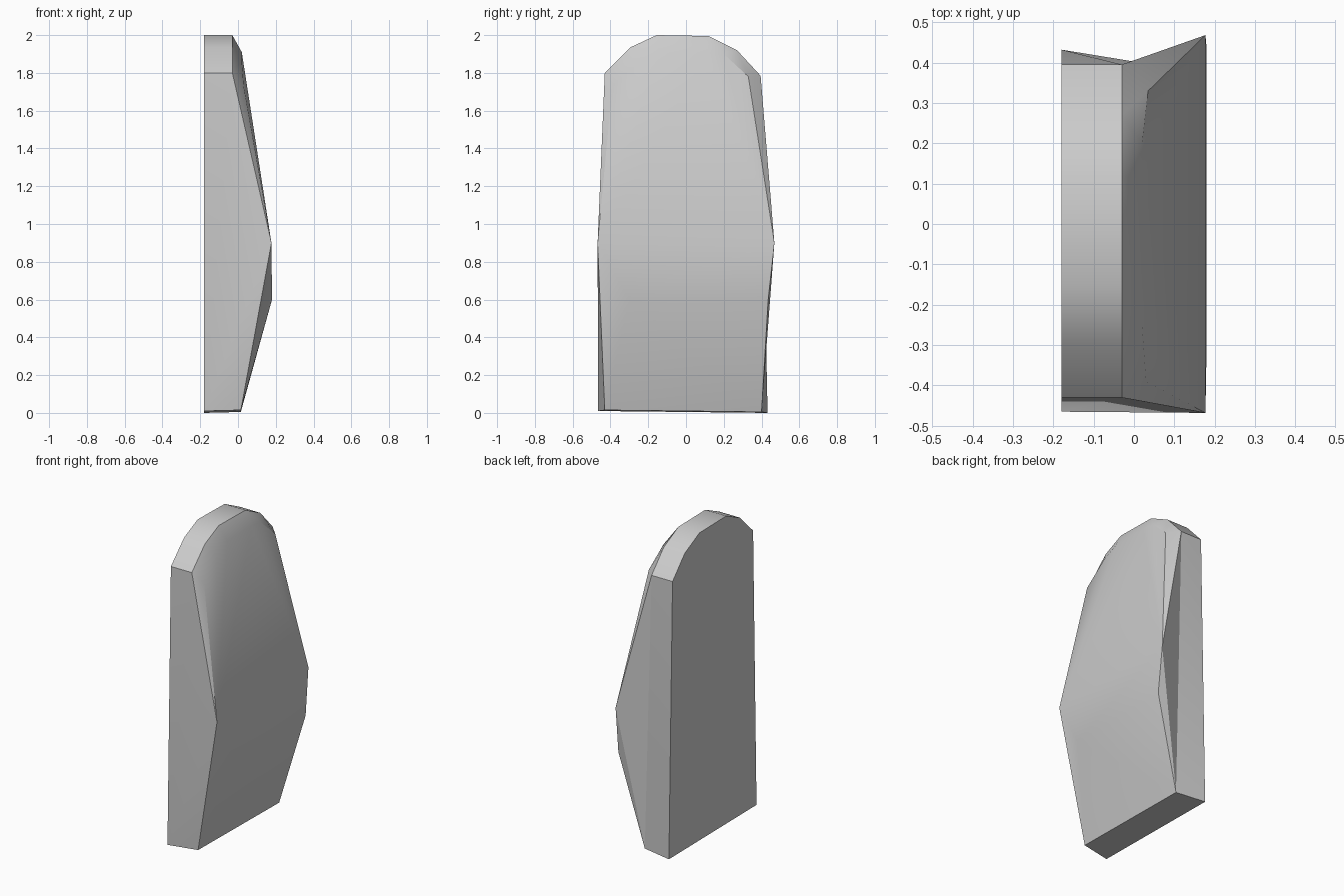
import bpy, bmesh, math

cube = bpy.data.objects.get("Cube")
if cube:
    bpy.data.objects.remove(cube, do_unlink=True)

grey = bpy.data.materials.new("plain grey")
grey.use_nodes = True
colour = (0.6, 0.6, 0.6, 1)
grey.diffuse_color = colour
grey.node_tree.nodes["Principled BSDF"].inputs["Base Color"].default_value = colour

bm = bmesh.new()


def row(x, points):
    """Vertices from (y, z) points lying in one upright plane."""
    return [bm.verts.new((x, y, z)) for y, z in points]


def bridge(a, b):
    """Quads between two rows of equal length."""
    for i in range(len(a) - 1):
        bm.faces.new((a[i], a[i + 1], b[i + 1], b[i]))


# Rounded top outline, shared by the flat back and the front rim
arch = [(-0.43, 1.8), (-0.295, 1.935), (-0.155, 2), (0.12, 1.995), (0.27, 1.92), (0.395, 1.785)]
back = row(-0.18, arch)
rim = row(-0.03, arch)
bevel = row(0.02, [(-0.39, 1.73), (-0.25, 1.86), (-0.14, 1.91), (0.11, 1.91), (0.2, 1.9), (0.33, 1.78)])
bevel[0].co.x = 0.03
bevel[-1].co.x = 0.035

# Lower corners, the bulge and the foot
foot_back = row(-0.18, [(-0.465, 0.01), (0.432, 0)])
foot = row(0.015, [(-0.43, 0.015), (0.4, 0.005)])
crest = row(0.177, [(-0.468, 0.9), (0.468, 0.9)])
belly = row(0.18, [(-0.3, 0.6), (0.435, 0.6)])

bridge(back, rim)
bridge(rim, bevel)
bm.faces.new(back + foot_back[::-1])
bm.faces.new(foot_back + foot[::-1])

# Front face: slope above the crest, then the belly and the tapering shin
bm.faces.new(bevel + crest[::-1])
bridge(crest, belly)
bridge(belly, foot)
bm.faces.new((crest[0], belly[0], foot[0]))
for i in (0, -1):
    bm.faces.new((rim[i], bevel[i], crest[i]))

# Side walls
bm.faces.new((foot_back[0], foot[0], crest[0], rim[0], back[0]))
bm.faces.new((foot_back[1], foot[1], belly[1], crest[1], rim[-1], back[-1]))

bmesh.ops.triangulate(bm, faces=[f for f in bm.faces if len(f.verts) > 3])
bmesh.ops.recalc_face_normals(bm, faces=bm.faces)
mesh = bpy.data.meshes.new("slab")
bm.to_mesh(mesh)
bm.free()
mesh.materials.append(grey)

slab = bpy.data.objects.new("slab", mesh)
bpy.context.collection.objects.link(slab)
bpy.context.view_layer.objects.active = slab
slab.select_set(True)
bpy.ops.object.shade_smooth_by_angle(angle=math.radians(30))
